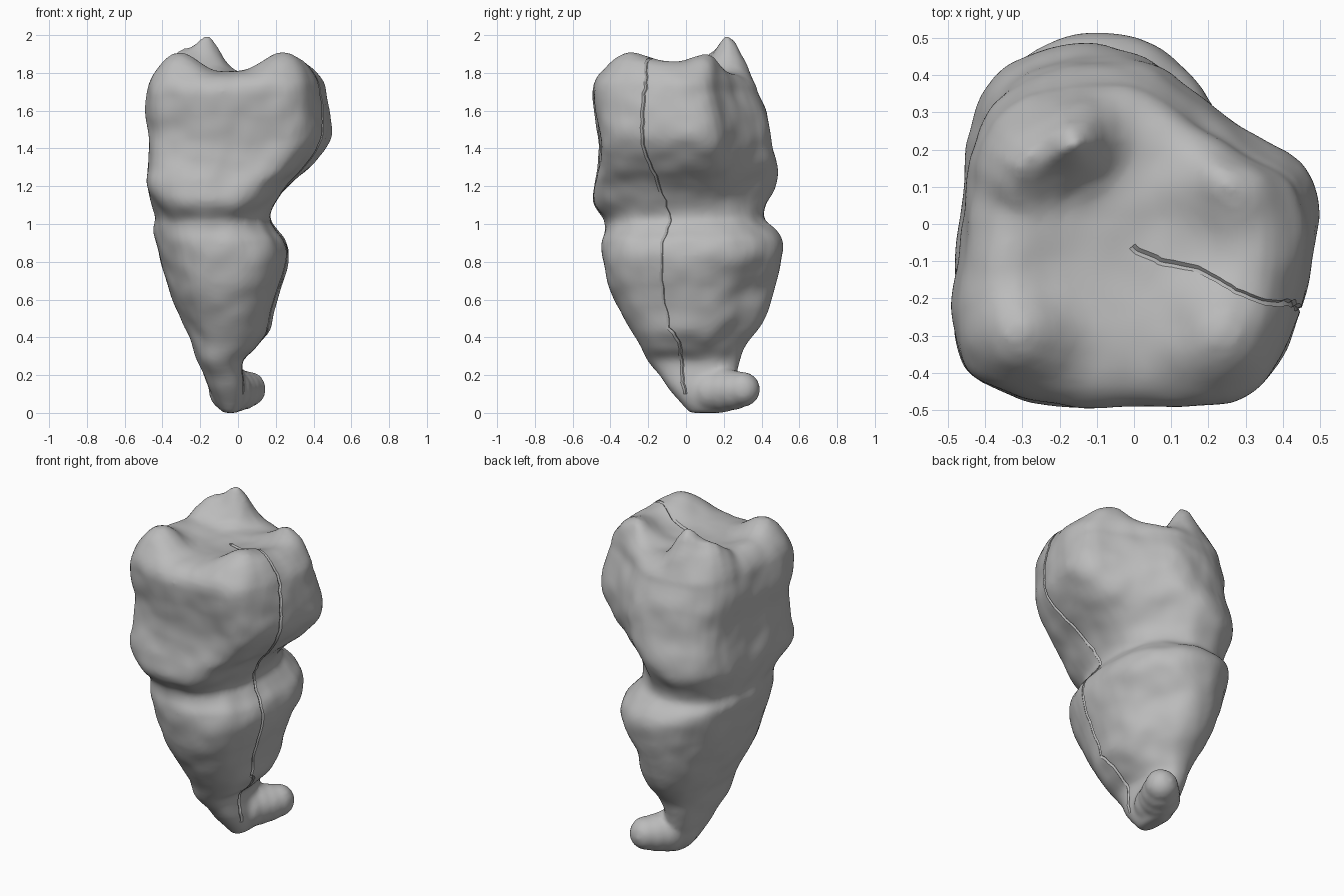
import bpy, bmesh, math
from mathutils import Vector, noise

cube = bpy.data.objects.get("Cube")
if cube:
    bpy.data.objects.remove(cube)

grey = bpy.data.materials.new("stone grey")
grey.use_nodes = True
COLOUR = (0.5, 0.5, 0.5, 1)
grey.diffuse_color = COLOUR
grey.node_tree.nodes["Principled BSDF"].inputs["Base Color"].default_value = COLOUR

# Cross-sections from root tip to crown: z, x min, x max, y min, y max
SECTIONS = [
    (-.01, -.08, .0, .02, .2), (.04, -.115, .03, -.025, .23), (.12, -.155, .04, -.095, .25),
    (.2, -.185, .03, -.15, .27), (.27, -.215, .03, -.2, .29), (.34, -.245, .1, -.24, .315),
    (.42, -.275, .16, -.285, .37), (.52, -.315, .19, -.34, .435), (.65, -.365, .225, -.4, .475),
    (.8, -.415, .27, -.44, .505), (.9, -.44, .255, -.45, .51), (.965, -.45, .205, -.43, .475),
    (1.02, -.44, .17, -.435, .42), (1.1, -.465, .195, -.495, .43),
    (1.2, -.49, .27, -.49, .475), (1.3, -.48, .39, -.465, .485), (1.44, -.475, .49, -.46, .455),
    (1.58, -.49, .485, -.48, .43), (1.69, -.48, .465, -.495, .39)]
RIM = SECTIONS[-1][0]

# Crown outline in its bounding box, counter-clockwise from the left side
CROWN = [(1, .05), (.92, .36), (.62, .56), (.34, .76), (.12, .94), (-.2, 1), (-.6, .9),
         (-.85, .62), (-.93, .1), (-1, -.4), (-.95, -.72), (-.78, -.88), (-.3, -1),
         (.15, -.98), (.58, -.97), (.78, -.82), (.92, -.45)]

# Chewing-surface cusps: x, y, height, spread
CUSPS = [(-.31, .17, .14, .1), (-.16, .23, .21, .09), (-.32, -.3, .12, .13),
         (-.36, -.05, .05, .12), (.25, -.3, .12, .16), (.27, .14, .13, .14),
         (.36, -.08, .05, .12)]


def spline(a, b, c, d, t):
    """Smooth curve from b to c."""
    return tuple(q + t / 2 * (r - p + t * (2 * p - 5 * q + 4 * r - s + t * (3 * (q - r) + s - p)))
                 for p, q, r, s in zip(a, b, c, d))


def blend(a, b, t):
    t = max(0, min(1, (t - a) / (b - a)))
    return t * t * (3 - 2 * t)


COUNT = len(CROWN)
CROWN = [spline(*(CROWN[(i + k) % COUNT] for k in (-1, 0, 1, 2)), t / 3)
         for i in range(COUNT) for t in range(3)]
SIDES = len(CROWN)


def outline(z, x0, x1, y0, y1):
    """Oval root section changing into the crown outline."""
    crown = blend(.95, 1.3, z)
    flat = .04 + .15 * blend(.25, .4, z) * (1 - blend(.6, .85, z))
    points = []
    for u, v in CROWN:
        a = math.atan2(v, u)
        c, s = math.cos(a), math.sin(a)
        r = (abs(c) ** 2.4 + abs(s) ** 2.4) ** (-1 / 2.4)
        r *= 1 - flat * math.exp(-((a - .85) / .45) ** 2)
        u, v = Vector((r * c, r * s)).lerp(Vector((u, v)), crown)
        points.append(Vector(((x0 + x1 + (x1 - x0) * u) / 2, (y0 + y1 + (y1 - y0) * v) / 2, z)))
    return points


def cusp_height(p):
    h = 1.79
    for x, y, rise, spread in CUSPS:
        h += rise * math.exp(-((p.x - x) ** 2 + (p.y - y) ** 2) / spread ** 2)
    return h


# Body: lofted sections, then shrinking rings over the crown
bm = bmesh.new()
padded = [SECTIONS[0]] + SECTIONS + [SECTIONS[-1]]
loops = [outline(*spline(*padded[i:i + 4], t / 4))
         for i in range(len(SECTIONS) - 1) for t in range(4)]
rim = outline(*SECTIONS[-1])
loops.append(rim)
centre = sum(rim, Vector()) / SIDES
for scale in (.985, .95, .9, .83, .75, .65, .55, .44, .33, .22, .11, .03):
    loop = []
    for p in rim:
        q = centre.lerp(p, scale)
        q.z = RIM + (cusp_height(q) - RIM) * math.sqrt(1 - scale ** 7)
        loop.append(q)
    loops.append(loop)
rings = [[bm.verts.new(p) for p in loop] for loop in loops]
for low, high in zip(rings, rings[1:]):
    for i in range(SIDES):
        j = (i + 1) % SIDES
        bm.faces.new((low[i], low[j], high[j], high[i]))
bm.faces.new(rings[0][::-1])
bm.faces.new(rings[-1])

# Hooked root tip: overlapping balls
for x, y, z, r in ((-.04, .13, .11, .115), (-.015, .2, .11, .115),
                   (.02, .25, .11, .105), (.055, .3, .115, .092)):
    ball = bmesh.ops.create_uvsphere(bm, u_segments=24, v_segments=16, radius=r)
    bmesh.ops.translate(bm, verts=ball["verts"], vec=(x, y, z))

mesh = bpy.data.meshes.new("tooth")
bm.to_mesh(mesh)
bm.free()
tooth = bpy.data.objects.new("tooth", mesh)
bpy.context.collection.objects.link(tooth)
mesh.materials.append(grey)


def bake(obj):
    bpy.ops.object.select_all(action="DESELECT")
    obj.select_set(True)
    bpy.context.view_layer.objects.active = obj
    bpy.ops.object.convert(target="MESH")


# Fuse into one skin and soften
remesh = tooth.modifiers.new("fuse", "REMESH")
remesh.mode = "VOXEL"
remesh.voxel_size = .015
soften = tooth.modifiers.new("soften", "SMOOTH")
soften.factor = .5
soften.iterations = 6
bake(tooth)

# Gentle lumps, then rest the tip on the ground
normals = [v.normal.copy() for v in tooth.data.vertices]
for v, n in zip(tooth.data.vertices, normals):
    fade = blend(0, .3, v.co.z) * (1 - blend(1.85, 1.95, v.co.z))
    v.co += n * fade * (.01 * noise.noise(v.co * 4) + .007 * noise.noise(v.co * 9))
low = min(v.co.z for v in tooth.data.vertices)
for v in tooth.data.vertices:
    v.co.z -= low
tooth.data.update()
bpy.context.view_layer.update()

# Crack: a jagged line dropped on the surface, cut as a fine groove
SIDE = [(-.21, 1.78), (-.23, 1.6), (-.23, 1.42), (-.15, 1.22), (-.08, 1.02), (-.13, .9),
        (-.13, .7), (-.09, .45), (-.03, .36), (-.02, .2), (.0, .08)]
TOP = [(-.01, -.06), (.07, -.1), (.17, -.12), (.28, -.18), (.35, -.21), (.4, -.215)]


def dense(points, steps=6):
    for a, b in zip(points, points[1:]):
        for k in range(steps):
            p = Vector(a).lerp(Vector(b), k / steps)
            p.x += .012 * noise.noise(Vector((p.x * 30, p.y * 30, 0)))
            yield p


path = []
for p in dense(TOP):
    path.append(tooth.ray_cast(Vector((p.x, p.y, 3)), Vector((0, 0, -1))))
for p in dense(SIDE):
    path.append(tooth.ray_cast(Vector((2, p.x, p.y)), Vector((-1, 0, 0))))
path = [hit[1] for hit in path if hit[0]]
curve = bpy.data.curves.new("crack_cutter", "CURVE")
curve.dimensions = "3D"
curve.bevel_depth = .01
curve.bevel_resolution = 0
curve.use_fill_caps = True
line = curve.splines.new("POLY")
line.points.add(len(path) - 1)
for point, co in zip(line.points, path):
    point.co = (*co, 1)
cutter = bpy.data.objects.new("crack_cutter", curve)
cutter.hide_render = True
bpy.context.collection.objects.link(cutter)
bake(cutter)
groove = tooth.modifiers.new("crack", "BOOLEAN")
groove.operation = "DIFFERENCE"
groove.solver = "EXACT"
groove.object = cutter
bake(tooth)
bpy.data.objects.remove(cutter)

bpy.ops.object.shade_smooth_by_angle(angle=math.radians(40))
